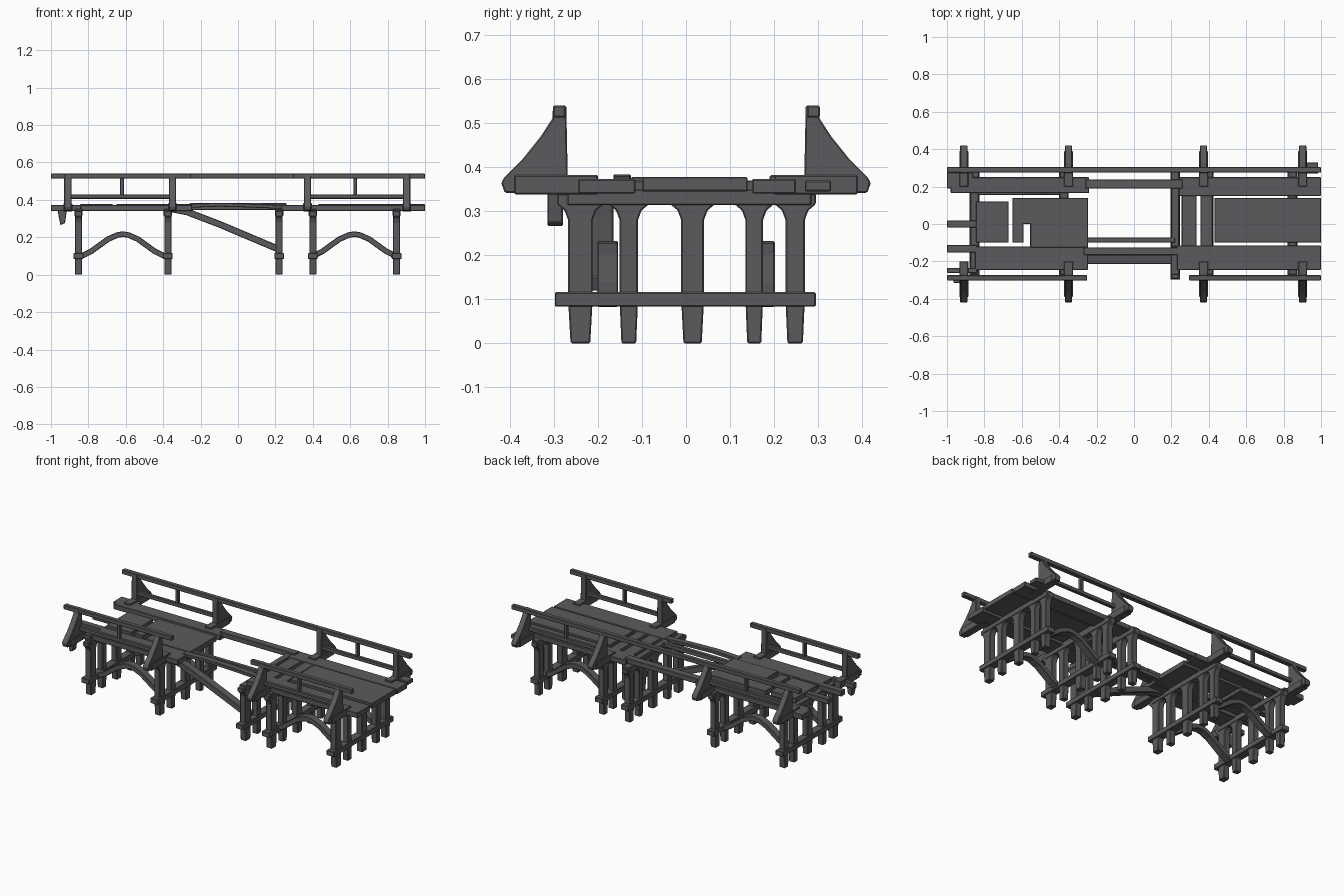
import bpy, bmesh
from mathutils import Vector

cube = bpy.data.objects.get("Cube")
if cube:
    bpy.data.objects.remove(cube, do_unlink=True)

wood = bpy.data.materials.new("dark grey wood")
wood.use_nodes = True
GREY = (0.105, 0.105, 0.11, 1)
wood.diffuse_color = GREY
bsdf = wood.node_tree.nodes["Principled BSDF"]
bsdf.inputs["Base Color"].default_value = GREY
bsdf.inputs["Roughness"].default_value = 0.9


def prism(name, outline, axis, lo, hi, bevel=0.003):
    """Extrude a closed outline along x (outline in y,z) or along y (outline in x,z)."""
    def place(p, d):
        return (d, p[0], p[1]) if axis == "x" else (p[0], d, p[1])
    bm = bmesh.new()
    a = [bm.verts.new(place(p, lo)) for p in outline]
    b = [bm.verts.new(place(p, hi)) for p in outline]
    bm.faces.new(a)
    bm.faces.new(b[::-1])
    for i in range(len(a)):
        j = (i + 1) % len(a)
        bm.faces.new((a[j], a[i], b[i], b[j]))
    bmesh.ops.recalc_face_normals(bm, faces=bm.faces)
    mesh = bpy.data.meshes.new(name)
    bm.to_mesh(mesh)
    bm.free()
    mesh.materials.append(wood)
    ob = bpy.data.objects.new(name, mesh)
    bpy.context.collection.objects.link(ob)
    if bevel:
        mod = ob.modifiers.new("worn edges", "BEVEL")
        mod.width = bevel
        mod.segments = 1
    return ob


def box(name, x0, x1, y0, y1, z0, z1):
    return prism(name, [(x0, z0), (x1, z0), (x1, z1), (x0, z1)], "y", y0, y1)


def strip(name, path, thick, y0, y1):
    """A bent timber following a centre line in x,z."""
    pts = [Vector(p) for p in path]
    up, down = [], []
    for i, p in enumerate(pts):
        t = (pts[min(i + 1, len(pts) - 1)] - pts[max(i - 1, 0)]).normalized()
        n = Vector((-t.y, t.x)) * thick / 2
        up.append(p + n)
        down.append(p - n)
    return prism(name, up + down[::-1], "y", y0, y1)


# Trestle bents: five flared posts, a low tie beam and a cap beam
POSTS = ((-0.24, 0.028), (-0.13, 0.021), (0.015, 0.026), (0.155, 0.02), (0.248, 0.022))
for x in (-0.853, -0.375, 0.22, 0.4, 0.848):
    for y, w in POSTS:
        half = [(0.8 * w, 0), (w, 0.1), (w, 0.28), (w + 0.008, 0.302), (w + 0.025, 0.316), (w + 0.025, 0.34)]
        right = [(y + a, z) for a, z in half]
        left = [(y - a, z) for a, z in half[::-1]]
        prism("trestle_post", right + left, "x", x - 0.019, x + 0.019)
    box("tie_beam", x - 0.026, x + 0.026, -0.298, 0.295, 0.083, 0.116)
    box("cap_beam", x - 0.022, x + 0.022, -0.27, 0.285, 0.314, 0.35)

# Arched braces between paired bents
ARCH = ((-0.23, 0.095), (-0.17, 0.125), (-0.08, 0.19), (-0.03, 0.212),
        (0, 0.217), (0.03, 0.212), (0.08, 0.19), (0.17, 0.125), (0.23, 0.095))
for cx in (-0.615, 0.622):
    for y in (-0.178, 0.178):
        strip("arched_brace", [(cx + a, z) for a, z in ARCH], 0.03, y - 0.024, y + 0.024)

# Fallen diagonal timber under the gap
strip("diagonal_brace", [(-0.37, 0.355), (-0.27, 0.335), (-0.1, 0.27), (0.22, 0.135)], 0.036, -0.215, -0.165)

# Long stringers and deck boards: x range, y range, z range
BOTTOM, TOP = 0.34, 0.373
for x0, x1, y0, y1 in (
        (-0.98, -0.24, 0.165, 0.25), (0.24, 1.0, 0.15, 0.25),
        (-0.85, -0.245, -0.245, -0.12), (0.23, 1.0, -0.245, -0.115),
        (-1.0, -0.84, -0.152, -0.112), (-1.0, -0.84, -0.262, -0.235),
        (-1.0, -0.84, -0.018, 0.018), (-1.0, -0.86, 0.19, 0.275)):
    box("deck_stringer", x0, x1, y0, y1, BOTTOM, TOP)
box("gap_beam_back", -0.26, 0.26, 0.19, 0.237, 0.35, 0.382)
box("gap_beam_front", -0.26, 0.22, -0.1, -0.073, 0.345, 0.372)
for x0, x1, y0, y1 in (
        (-0.555, -0.245, -0.125, 0.14), (-0.65, -0.59, -0.1, 0.14), (-0.6, -0.54, 0.0, 0.14),
        (-0.845, -0.67, -0.1, 0.12), (0.43, 1.0, -0.1, 0.14)):
    box("deck_panel", x0, x1, y0, y1, 0.345, 0.378)
for x0, x1 in ((0.2, 0.24), (0.255, 0.335), (0.355, 0.42)):
    box("cross_board", x0, x1, -0.12, 0.2, 0.34, 0.37)

# Warped loose plank lying across the gap
plank = strip("warped_plank", [(-0.27, 0.368), (-0.1, 0.374), (0.05, 0.37), (0.28, 0.36)], 0.02, -0.165, -0.125)

# Railing posts with curved buttresses on outriggers
BUTTRESS = ((0.268, 0.34), (0.272, 0.54), (0.302, 0.54), (0.304, 0.51),
            (0.33, 0.47), (0.37, 0.42), (0.412, 0.378), (0.42, 0.365), (0.412, 0.342))
RAIL_X = (-0.91, -0.35, 0.372, 0.902)
for side in (-1, 1):
    for x in RAIL_X:
        prism("rail_buttress", [(side * y, z) for y, z in BUTTRESS], "x", x - 0.019, x + 0.019)
        y0, y1 = sorted((side * 0.2, side * 0.39))
        box("outrigger", x - 0.024, x + 0.024, y0, y1, 0.338, 0.382)
    # Panels of lower rail and short baluster
    y0, y1 = sorted((side * 0.278, side * 0.3))
    for a, b in (RAIL_X[:2], RAIL_X[2:]):
        box("lower_rail", a, b, y0, y1, 0.406, 0.43)
        mid = (a + b) / 2 + 0.01 * (1 if a < 0 else -1)
        box("baluster", mid - 0.01, mid + 0.01, y0, y1, 0.425, 0.52)

# Top handrails: whole at the back, broken at the front
box("back_handrail", -1.0, 1.0, 0.275, 0.304, 0.513, 0.54)
box("front_handrail_right", -1.0, -0.25, -0.302, -0.274, 0.513, 0.54)
box("front_handrail_left", 0.295, 1.0, -0.302, -0.274, 0.513, 0.54)

# Splintered end pieces
prism("hanging_splinter", [(-0.965, 0.345), (-0.95, 0.265), (-0.925, 0.275), (-0.915, 0.345)], "y", -0.315, -0.28)
box("end_splinter", 0.92, 0.985, 0.27, 0.33, 0.345, 0.37)
